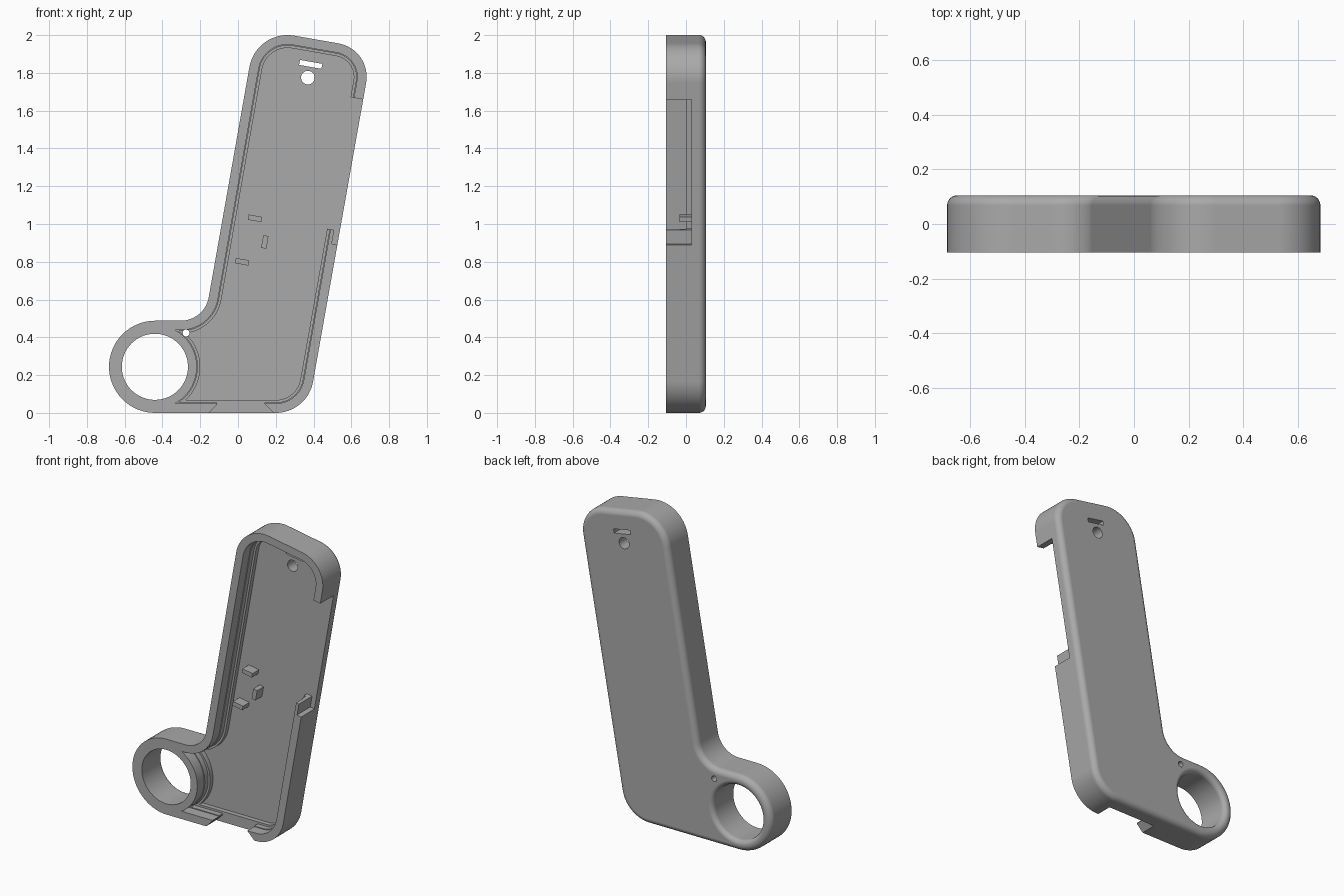
import bpy, bmesh, math
from mathutils import Vector, Matrix

if "Cube" in bpy.data.objects:
    bpy.data.objects.remove(bpy.data.objects["Cube"])

FRONT, BACK, FLOOR = -0.105, 0.105, 0.03
TILT = math.radians(10)
U = Vector((math.cos(TILT), -math.sin(TILT)))   # across the arm
V = Vector((math.sin(TILT), math.cos(TILT)))    # along the arm
RING = Vector((-0.44, 0.244))

grey = bpy.data.materials.new("Grey Plastic")
grey.use_nodes = True
grey.diffuse_color = (0.4, 0.4, 0.4, 1)
grey.node_tree.nodes["Principled BSDF"].inputs["Base Color"].default_value = (0.4, 0.4, 0.4, 1)

# Case outline: corner x, z and rounding radius, counter-clockwise
CORNERS = [(-0.683, 0, 0.244), (0.368, 0, 0.2), (0.71, 1.925, 0.18),
           (0.096, 2.0325, 0.205), (-0.177, 0.488, 0.15), (-0.683, 0.488, 0.244)]


def outline(inset, steps=16):
    """Rounded outline moved inward by inset."""
    pts = []
    count = len(CORNERS)
    for i, (x, z, r) in enumerate(CORNERS):
        p = Vector((x, z))
        before = (p - Vector(CORNERS[i - 1][:2])).normalized()
        after = (Vector(CORNERS[(i + 1) % count][:2]) - p).normalized()
        n0, n1 = Vector((-before.y, before.x)), Vector((-after.y, after.x))
        turn = math.atan2(before.cross(after), before.dot(after))
        s = 1 if turn > 0 else -1
        centre = p + s * r * (n0 + n1) / (1 + n0.dot(n1))
        for k in range(steps + 1):
            n = Matrix.Rotation(turn * k / steps, 2) @ n0
            pts.append(centre - s * (r - s * inset) * n)
    return pts


def circle(centre, r, steps=64):
    return [centre + r * Vector((math.cos(a), math.sin(a)))
            for a in (2 * math.pi * k / steps for k in range(steps))]


def box(centre, wide, tall):
    return [centre + U * wide * a / 2 + V * tall * b / 2
            for a, b in ((-1, -1), (1, -1), (1, 1), (-1, 1))]


def stack(name, layers):
    """Solid through a list of (loop, y) sections."""
    bm = bmesh.new()
    rings = [[bm.verts.new((p.x, y, p.y)) for p in loop] for loop, y in layers]
    for a, b in zip(rings, rings[1:]):
        for i in range(len(a)):
            bm.faces.new((a[i - 1], a[i], b[i], b[i - 1]))
    bm.faces.new(rings[0])
    bm.faces.new(rings[-1])
    bmesh.ops.remove_doubles(bm, verts=bm.verts, dist=1e-5)
    bmesh.ops.recalc_face_normals(bm, faces=bm.faces)
    mesh = bpy.data.meshes.new(name)
    bm.to_mesh(mesh)
    bm.free()
    mesh.materials.append(grey)
    obj = bpy.data.objects.new(name, mesh)
    bpy.context.collection.objects.link(obj)
    return obj


def prism(name, loop, y0=-0.2, y1=0.2):
    return stack(name, [(loop, y0), (loop, y1)])


def cut(obj, cutter):
    """Subtract the cutter, then discard it."""
    mod = obj.modifiers.new("cut", "BOOLEAN")
    mod.operation, mod.solver, mod.object = "DIFFERENCE", "EXACT", cutter
    bpy.context.view_layer.update()
    result = bpy.data.meshes.new_from_object(
        obj.evaluated_get(bpy.context.evaluated_depsgraph_get()))
    obj.modifiers.clear()
    obj.data = result
    bpy.data.objects.remove(cutter)


# Case body with a rounded back edge
FILLET = 0.037
arc = [math.pi / 2 * k / 8 for k in range(9)]
layers = [(outline(0), FRONT)]
layers += [(outline(FILLET * (1 - math.cos(a))), BACK - FILLET * (1 - math.sin(a))) for a in arc]
case = stack("case_body", layers)

# Stepped cavity that wraps around the ring
for inset, ring_radius, depth in ((0.05, 0.222, -0.035), (0.055, 0.227, 0.0), (0.068, 0.24, FLOOR)):
    cavity = prism("cavity_cutter", outline(inset), -0.2, depth)
    cut(cavity, prism("ring_keep", circle(RING, ring_radius), -0.3, 0.3))
    cut(case, cavity)

# Finger ring hole with a rounded back rim
RIM = 0.03
hole = [(circle(RING, 0.175), -0.2)]
hole += [(circle(RING, 0.175 + RIM * (1 - math.cos(a))), BACK - RIM * (1 - math.sin(a))) for a in arc]
hole.append((hole[-1][0], 0.2))
cut(case, stack("ring_hole_cutter", hole))

# Small through holes and the strap slot
cut(case, prism("cord_hole_cutter", circle(Vector((-0.275, 0.423)), 0.018, 24)))
cut(case, prism("round_hole_cutter", circle(Vector((0.37, 1.775)), 0.036, 32)))
cut(case, prism("slot_cutter", box(Vector((0.385, 1.845)), 0.12, 0.027)))

# Side opening, leaving a short tongue on the lower wall
low = Vector((0.523, 0.89))
high = low + V * 0.782
side = [low + U * 0.05, low - U * 0.027, low - U * 0.027 + V * 0.075,
        low - U * 0.1 + V * 0.075, high - U * 0.1, high + U * 0.05]
cut(case, prism("side_opening_cutter", side, -0.2, FLOOR))

# Flared opening in the bottom wall
bottom = [Vector(p) for p in ((-0.165, -0.01), (0.2, -0.01), (0.14, 0.05),
                              (0.14, 0.09), (-0.11, 0.09), (-0.11, 0.045))]
cut(case, prism("bottom_opening_cutter", bottom, -0.2, 0.0))

# Locating pegs on the cavity floor
prism("peg_upper", box(Vector((0.09, 1.03)), 0.072, 0.028), -0.035, FLOOR + 0.01)
prism("peg_middle", box(Vector((0.142, 0.905)), 0.028, 0.068), -0.035, FLOOR + 0.01)
prism("peg_lower", box(Vector((0.022, 0.8)), 0.072, 0.028), -0.035, FLOOR + 0.01)

# Smooth curved faces, keep crisp edges
bpy.ops.object.select_all(action="DESELECT")
case.select_set(True)
bpy.context.view_layer.objects.active = case
bpy.ops.object.shade_smooth_by_angle(angle=math.radians(30))
weighted = case.modifiers.new("even_shading", "WEIGHTED_NORMAL")
weighted.keep_sharp = True
